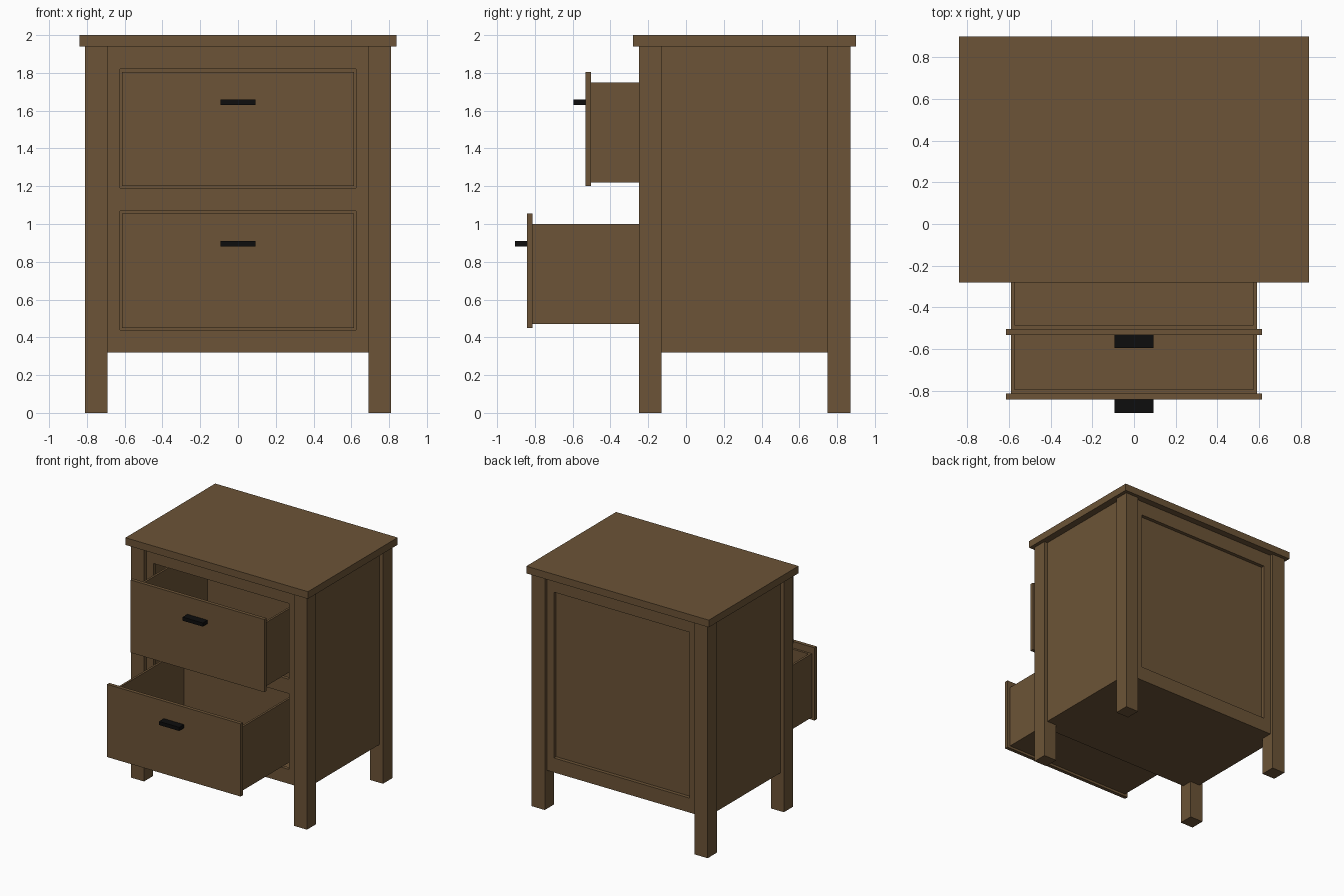
import bpy, bmesh
from mathutils import Vector

if "Cube" in bpy.data.objects:
    bpy.data.objects.remove(bpy.data.objects["Cube"])


def material(name, color):
    m = bpy.data.materials.new(name)
    m.diffuse_color = color
    m.use_nodes = True
    m.node_tree.nodes["Principled BSDF"].inputs["Base Color"].default_value = m.diffuse_color
    return m


WOOD = material("brown_wood", (0.15, 0.088, 0.038, 1))
BLACK = material("black_metal", (0.004, 0.004, 0.004, 1))


def finish(name, bm, mat):
    bmesh.ops.recalc_face_normals(bm, faces=bm.faces[:])
    me = bpy.data.meshes.new(name)
    bm.to_mesh(me)
    bm.free()
    me.materials.append(mat)
    ob = bpy.data.objects.new(name, me)
    bpy.context.collection.objects.link(ob)
    return ob


def box_bm(x, y, z):
    bm = bmesh.new()
    bmesh.ops.create_cube(bm, size=1)
    for v in bm.verts:
        v.co = Vector([(a + b) / 2 + c * (b - a) for (a, b), c in zip((x, y, z), v.co)])
    return bm


def box(name, x, y, z, mat=WOOD):
    return finish(name, box_bm(x, y, z), mat)


def frame(name, xs, zs, holes, y0, y1):
    """Upright sheet on an x/z grid, leaving out the hole cells, extruded to y1."""
    bm = bmesh.new()
    grid = [[bm.verts.new((x, y0, z)) for z in zs] for x in xs]
    for i in range(len(xs) - 1):
        for j in range(len(zs) - 1):
            if (i, j) not in holes:
                bm.faces.new((grid[i][j], grid[i + 1][j], grid[i + 1][j + 1], grid[i][j + 1]))
    ext = bmesh.ops.extrude_face_region(bm, geom=bm.faces[:], use_keep_orig=True)
    moved = [g for g in ext["geom"] if isinstance(g, bmesh.types.BMVert)]
    bmesh.ops.translate(bm, verts=moved, vec=(0, y1 - y0, 0))
    return finish(name, bm, WOOD)


def drawer(name, front_y, z0):
    # open-topped tray
    t = 0.025
    bm = box_bm((-0.59, 0.59), (front_y + 0.03, front_y + 0.97), (z0 + 0.02, z0 + 0.55))
    top = max(bm.faces, key=lambda f: f.calc_center_median().z)
    bmesh.ops.inset_region(bm, faces=[top], thickness=t)
    new = bmesh.ops.extrude_discrete_faces(bm, faces=[top])["faces"][0]
    bmesh.ops.translate(bm, verts=new.verts[:], vec=(0, 0, -0.53 + t))
    finish(name + "_tray", bm, WOOD)
    # front board and pull
    box(name + "_front", (-0.615, 0.615), (front_y, front_y + 0.03), (z0, z0 + 0.605))
    box(name + "_handle", (-0.093, 0.093), (front_y - 0.063, front_y), (z0 + 0.43, z0 + 0.46), BLACK)


# table top
box("top_board", (-0.84, 0.84), (-0.28, 0.90), (1.94, 2.0))

# legs and plain side panels
for s, side in ((-1, "left"), (1, "right")):
    lx = sorted((s * 0.69, s * 0.81))
    box("front_leg_" + side, lx, (-0.25, -0.13), (0, 1.94))
    box("back_leg_" + side, lx, (0.75, 0.872), (0, 1.94))
    box("side_panel_" + side, sorted((s * 0.75, s * 0.78)), (-0.13, 0.75), (0.32, 1.94))

# front frame with two openings, back frame with recessed panel
xs = (-0.69, -0.625, 0.625, 0.69)
frame("front_frame", xs, (0.32, 0.44, 1.07, 1.19, 1.82, 1.94), {(1, 1), (1, 3)}, -0.22, -0.19)
frame("back_frame", xs, (0.32, 0.44, 1.82, 1.94), {(1, 1)}, 0.845, 0.815)
box("back_panel", (-0.69, 0.69), (0.79, 0.815), (0.35, 1.94))

# carcass floor
box("bottom_panel", (-0.75, 0.75), (-0.19, 0.815), (0.32, 0.35))

# drawers, both pulled open
drawer("upper_drawer", -0.533, 1.20)
drawer("lower_drawer", -0.843, 0.45)
